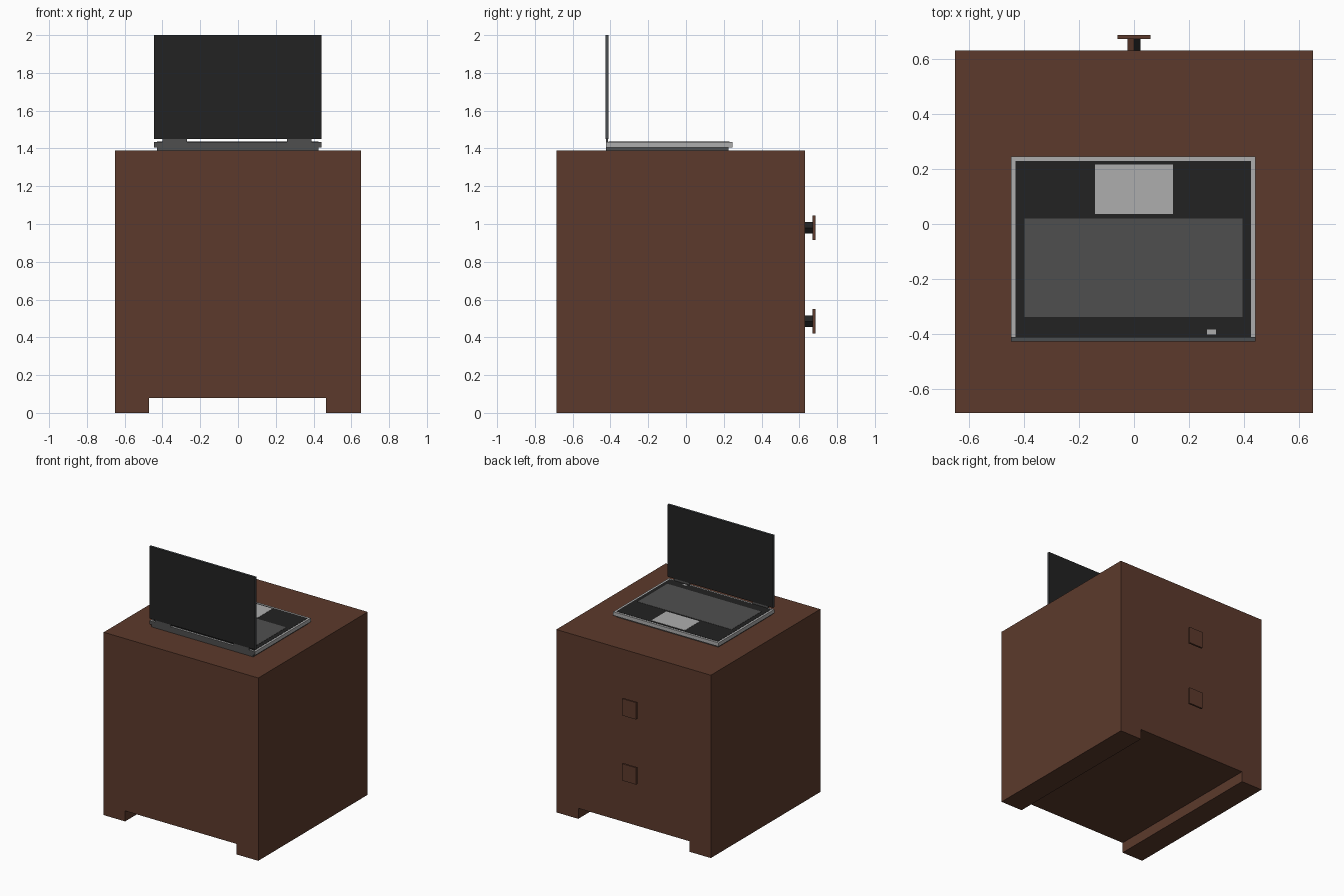
import bpy, bmesh

if "Cube" in bpy.data.objects:
    bpy.data.objects.remove(bpy.data.objects["Cube"])


def material(name, r, g, b):
    m = bpy.data.materials.new(name)
    m.diffuse_color = (r, g, b, 1)
    m.use_nodes = True
    m.node_tree.nodes["Principled BSDF"].inputs["Base Color"].default_value = m.diffuse_color
    return m


BROWN = material("brown wood", 0.107, 0.042, 0.025)
BLACK = material("black", 0.016, 0.016, 0.016)
GREY = material("dark grey", 0.078, 0.078, 0.078)
SLATE = material("slate edge", 0.068, 0.075, 0.08)
SILVER = material("silver", 0.423, 0.423, 0.423)


def prism(name, profile, y0, y1, mats, rule=None):
    """Extrude an x-z profile from y0 to y1; rule(normal) picks the material index."""
    bm = bmesh.new()
    face = bm.faces.new([bm.verts.new((x, y0, z)) for x, z in profile])
    ext = bmesh.ops.extrude_face_region(bm, geom=[face])
    verts = [v for v in ext["geom"] if isinstance(v, bmesh.types.BMVert)]
    bmesh.ops.translate(bm, vec=(0, y1 - y0, 0), verts=verts)
    bmesh.ops.recalc_face_normals(bm, faces=bm.faces)
    bm.normal_update()
    if rule:
        for f in bm.faces:
            f.material_index = rule(f.normal)
    mesh = bpy.data.meshes.new(name)
    bm.to_mesh(mesh)
    bm.free()
    for m in mats:
        mesh.materials.append(m)
    obj = bpy.data.objects.new(name, mesh)
    bpy.context.collection.objects.link(obj)
    return obj


def box(name, x, y, z, mats, rule=None):
    profile = [(x[0], z[0]), (x[1], z[0]), (x[1], z[1]), (x[0], z[1])]
    return prism(name, profile, y[0], y[1], mats, rule)


# Cabinet with two full-depth runners cut from one profile
prism("cabinet", [(-0.65, 0), (-0.47, 0), (-0.47, 0.08), (0.465, 0.08),
                  (0.465, 0), (0.65, 0), (0.65, 1.39), (-0.65, 1.39)],
      -0.685, 0.63, [BROWN])

# Drawer knobs: diamond stem and square plate
for label, z in (("lower", 0.485), ("upper", 0.98)):
    prism(label + "_knob_stem",
          [(-0.024, z), (0, z - 0.03), (0.024, z), (0, z + 0.03)],
          0.63, 0.671, [BROWN, BLACK], lambda n: int(n.x > 0.1))
    box(label + "_knob_plate", (-0.06, 0.06), (0.671, 0.685),
        (z - 0.064, z + 0.064), [BROWN])

# Laptop base: grey underside, silver shell with a grey rear face
box("laptop_underside", (-0.43, 0.425), (-0.424, 0.225), (1.39, 1.406), [GREY])
box("laptop_base", (-0.446, 0.441), (-0.424, 0.245), (1.406, 1.434),
    [SILVER, GREY], lambda n: int(n.y < -0.5))

# Plates on the base
box("laptop_deck", (-0.43, 0.425), (-0.41, 0.229), (1.433, 1.4355), [BLACK])
box("keyboard", (-0.397, 0.393), (-0.338, 0.02), (1.435, 1.437), [GREY])
box("touchpad", (-0.142, 0.141), (0.036, 0.215), (1.435, 1.437), [SILVER])
box("power_button", (0.265, 0.298), (-0.4, -0.383), (1.435, 1.437), [SILVER])

# Hinges and upright lid
for label, x in (("left", (-0.4, -0.27)), ("right", (0.26, 0.39))):
    box(label + "_hinge", x, (-0.424, -0.412), (1.43, 1.452), [GREY])
box("laptop_lid", (-0.446, 0.441), (-0.426, -0.41), (1.45, 2.0),
    [SLATE, BLACK], lambda n: int(abs(n.y) > 0.5))
